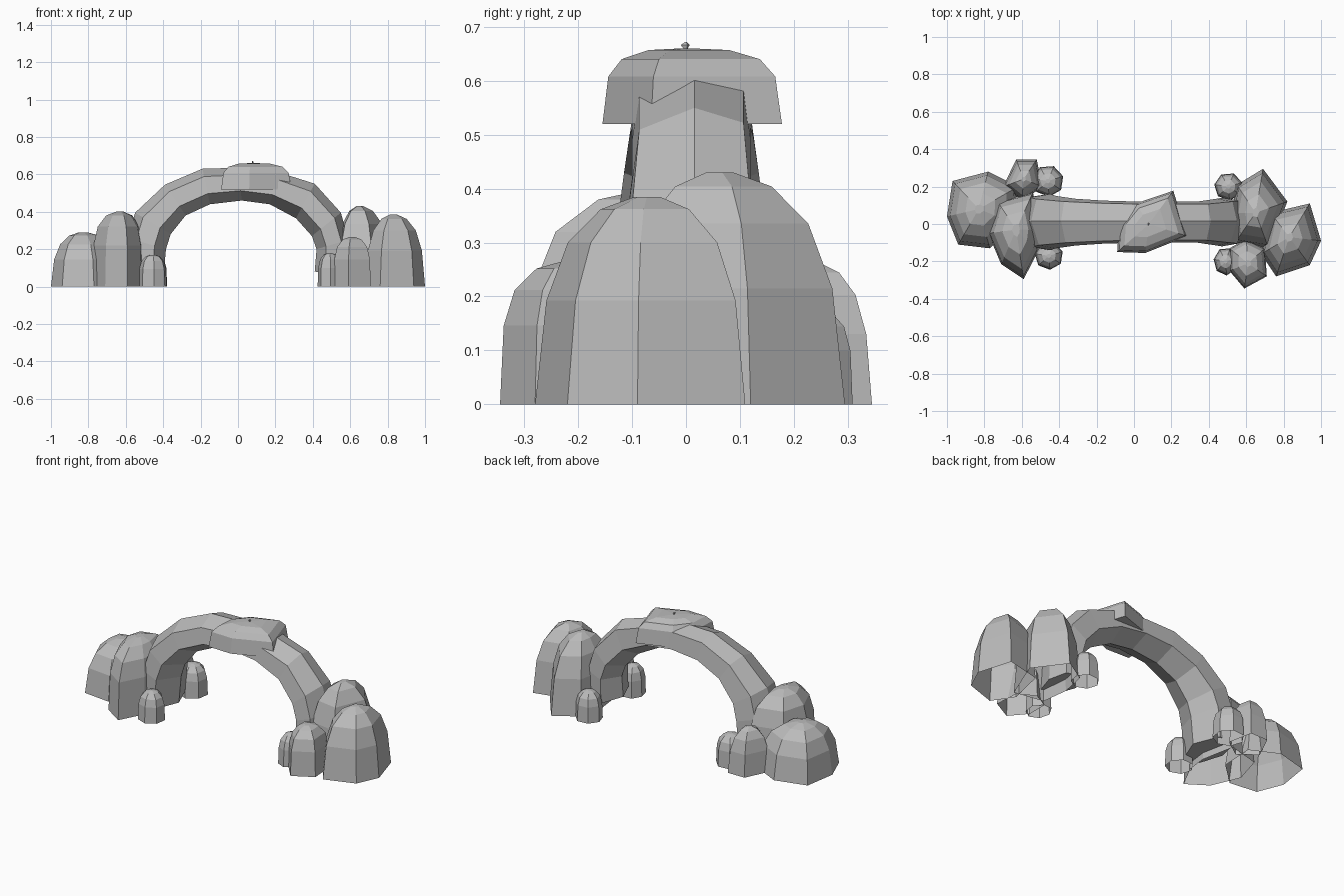
import bpy
import bmesh
from math import sin, cos, pi
from mathutils import Vector

default_cube = bpy.data.objects.get("Cube")
if default_cube:
    bpy.data.objects.remove(default_cube, do_unlink=True)

# Single stone colour
stone = bpy.data.materials.new("grey stone")
stone.use_nodes = True
stone_colour = (0.5, 0.5, 0.5, 1)
stone.diffuse_color = stone_colour
stone.node_tree.nodes["Principled BSDF"].inputs["Base Color"].default_value = stone_colour


def loft(name, rings, cap_start=False, cap_end=False):
    """Skin a list of equally sized point rings into a faceted object."""
    bm = bmesh.new()
    loops = [[bm.verts.new(point) for point in ring] for ring in rings]
    count = len(loops[0])
    for lower, upper in zip(loops, loops[1:]):
        for i in range(count):
            j = (i + 1) % count
            bm.faces.new((lower[i], lower[j], upper[j], upper[i]))
    if cap_start:
        bm.faces.new(list(reversed(loops[0])))
    if cap_end:
        bm.faces.new(loops[-1])
    bmesh.ops.recalc_face_normals(bm, faces=bm.faces)
    mesh = bpy.data.meshes.new(name)
    bm.to_mesh(mesh)
    bm.free()
    mesh.materials.append(stone)
    obj = bpy.data.objects.new(name, mesh)
    bpy.context.collection.objects.link(obj)
    return obj


def dome(name, outline, peak, bottom, top, profile, closed=False):
    """Rock whose outline shrinks towards a peak; profile is (spread, rise)."""
    centre = Vector(peak)
    rings = []
    for spread, rise in profile:
        ring = []
        for point in outline:
            flat = centre.lerp(Vector(point), spread)
            ring.append((flat.x, flat.y, bottom + (top - bottom) * rise))
        rings.append(ring)
    return loft(name, rings, closed, True)


def round_outline(x, y, rx, ry, sides=7, turn=0.3):
    return [(x + rx * cos(turn + 2 * pi * i / sides),
             y + ry * sin(turn + 2 * pi * i / sides)) for i in range(sides)]


TAPERED = [(1, 0), (0.9, 0.5), (0.71, 0.78), (0.42, 0.94), (0.12, 1)]
FULL = [(1, 0), (0.95, 0.55), (0.8, 0.8), (0.5, 0.95), (0.15, 1)]

# Large boulders: name, peak, height, profile, ground outline
boulders = [
    ("left_outer_boulder", (-0.83, 0.08), 0.29, TAPERED,
     [(-1, 0.04), (-0.94, -0.11), (-0.77, -0.13), (-0.63, 0),
      (-0.62, 0.2), (-0.78, 0.28), (-0.97, 0.23)]),
    ("left_inner_boulder", (-0.63, -0.03), 0.4, FULL,
     [(-0.78, -0.05), (-0.71, -0.215), (-0.59, -0.295), (-0.515, -0.15),
      (-0.5, -0.03), (-0.54, 0.17), (-0.73, 0.12)]),
    ("left_back_boulder", (-0.59, 0.24), 0.26, TAPERED,
     [(-0.7, 0.2), (-0.6, 0.12), (-0.49, 0.2), (-0.52, 0.345), (-0.63, 0.345)]),
    ("right_inner_boulder", (0.65, 0.06), 0.43, TAPERED,
     [(0.52, 0.06), (0.54, -0.1), (0.72, -0.13), (0.82, 0.12),
      (0.69, 0.295), (0.55, 0.21)]),
    ("right_outer_boulder", (0.83, -0.07), 0.385, TAPERED,
     [(0.68, -0.16), (0.76, -0.28), (0.94, -0.22), (1, -0.09),
      (0.94, 0.11), (0.73, 0.06)]),
    ("right_front_boulder", (0.61, -0.21), 0.265, FULL,
     [(0.51, -0.25), (0.59, -0.345), (0.71, -0.28), (0.7, -0.13),
      (0.6, -0.08), (0.51, -0.13)]),
]
for name, peak, height, profile, outline in boulders:
    dome(name, outline, peak, 0, height, profile)

# Small stones around the feet
stones = [
    ("left_front_stone", -0.455, -0.17, 0.077, 0.075, 0.17),
    ("left_back_stone", -0.46, 0.23, 0.085, 0.085, 0.18),
    ("right_front_stone", 0.49, -0.2, 0.065, 0.075, 0.18),
    ("right_back_stone", 0.505, 0.2, 0.077, 0.075, 0.17),
]
for name, x, y, rx, ry, height in stones:
    dome(name, round_outline(x, y, rx, ry), (x, y), 0, height, FULL)

# Arch: inner point, outer point and half width at each station
stations = [
    ((-0.4, 0.04), (-0.6, 0.04), 0.15),
    ((-0.385, 0.2), (-0.59, 0.26), 0.15),
    ((-0.36, 0.28), (-0.55, 0.395), 0.14),
    ((-0.28, 0.38), (-0.39, 0.545), 0.125),
    ((-0.15, 0.44), (-0.19, 0.63), 0.115),
    ((0.02, 0.46), (0, 0.635), 0.11),
    ((0.17, 0.44), (0.22, 0.61), 0.11),
    ((0.31, 0.365), (0.41, 0.55), 0.11),
    ((0.395, 0.27), (0.55, 0.395), 0.125),
    ((0.42, 0.2), (0.59, 0.25), 0.13),
    ((0.41, 0.08), (0.6, 0.06), 0.13),
]
# Cross-section: sideways fraction, inner-to-outer fraction
section = [(0, 0), (1, 0.3), (0.88, 0.85), (0.05, 1), (-0.88, 0.78), (-1, 0.3)]
arch_rings = []
for inner, outer, width in stations:
    ring = []
    for side, depth in section:
        point = Vector(inner).lerp(Vector(outer), depth)
        ring.append((point.x, 0.01 + side * width, point.y))
    arch_rings.append(ring)
loft("stone_arch", arch_rings, True, True)

# Slab resting on the crown
slab_outline = [(-0.09, -0.15), (0.06, -0.155), (0.285, -0.065),
                (0.21, 0.178), (0.01, 0.11), (-0.08, 0)]
slab_profile = [(1, 0), (0.93, 0.63), (0.77, 0.86), (0.45, 0.98), (0.1, 1)]
dome("crown_slab", slab_outline, (0.08, 0), 0.52, 0.66, slab_profile, True)

# Tiny chip on the very top
dome("crown_chip", round_outline(0.078, 0, 0.006, 0.01, 3), (0.078, 0),
     0.658, 0.672, [(0.3, 0), (1, 0.6), (0.2, 1)], True)
